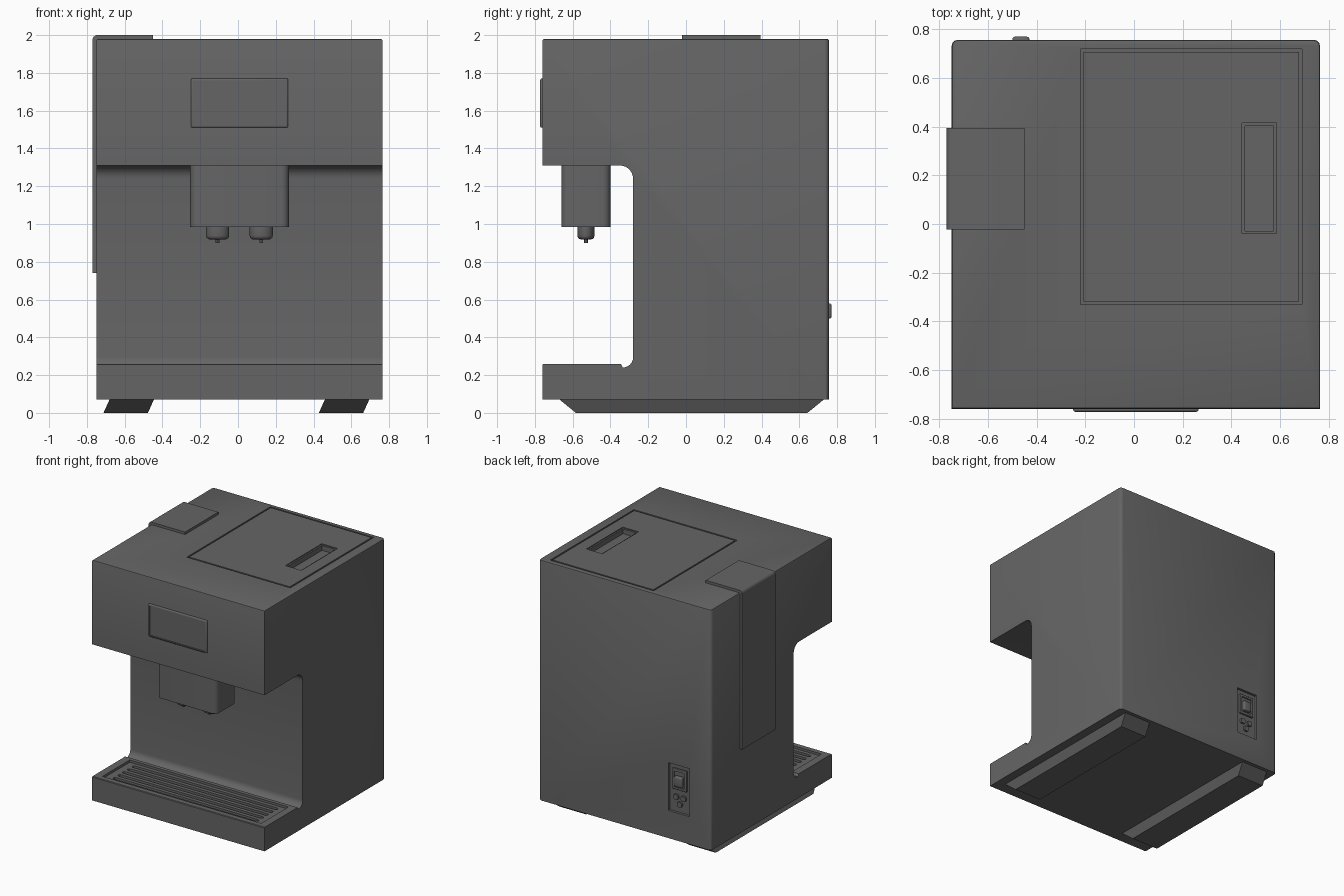
import bpy, bmesh
from math import radians, cos, sin

if "Cube" in bpy.data.objects:
    bpy.data.objects.remove(bpy.data.objects["Cube"])

dark = bpy.data.materials.new("dark_grey")
dark.diffuse_color = (0.13, 0.13, 0.13, 1)
dark.use_nodes = True
dark.node_tree.nodes["Principled BSDF"].inputs["Base Color"].default_value = dark.diffuse_color


def finish(name, bm):
    bmesh.ops.recalc_face_normals(bm, faces=bm.faces[:])
    me = bpy.data.meshes.new(name)
    bm.to_mesh(me)
    bm.free()
    ob = bpy.data.objects.new(name, me)
    bpy.context.collection.objects.link(ob)
    me.materials.append(dark)
    return ob


def bevel(bm, test, width, seg=3):
    edges = [e for e in bm.edges if test(e)]
    bmesh.ops.bevel(bm, geom=edges, offset=width, segments=seg, profile=0.5,
                    affect='EDGES', clamp_overlap=True)


def box(name, x, y, z, width=0, axis=None, seg=3, taper=None):
    """Box from ranges; bevels all edges or those along one axis; taper insets the bottom."""
    bm = bmesh.new()
    bmesh.ops.create_cube(bm, size=1)
    for v in bm.verts:
        low = v.co.z < 0
        v.co = [r[0] if c < 0 else r[1] for r, c in zip((x, y, z), v.co)]
        if taper and low:
            v.co.x += taper[0] if v.co.x == min(x, key=lambda a: abs(a - v.co.x)) and abs(v.co.x - x[0]) < 1e-5 else -taper[0]
            v.co.y += taper[1] if abs(v.co.y - y[0]) < 1e-5 else -taper[1]
    if width:
        def along(e):
            d = e.verts[0].co - e.verts[1].co
            return axis is None or abs(d[axis]) > 0.99 * d.length
        bevel(bm, along, width, seg)
    return finish(name, bm)


def prism(points, place, lo, hi):
    bm = bmesh.new()
    a = [bm.verts.new(place(p, q, lo)) for p, q in points]
    b = [bm.verts.new(place(p, q, hi)) for p, q in points]
    bm.faces.new(a)
    bm.faces.new(b[::-1])
    for i in range(len(a)):
        j = (i + 1) % len(a)
        bm.faces.new((a[i], a[j], b[j], b[i]))
    bmesh.ops.recalc_face_normals(bm, faces=bm.faces[:])
    return bm


def arc(cx, cy, r, a0, a1, n=6):
    angles = [radians(a0 + (a1 - a0) * i / n) for i in range(n + 1)]
    return [(cx + r * cos(a), cy + r * sin(a)) for a in angles]


def cut(ob, *cutters):
    for c in cutters:
        m = ob.modifiers.new("cut", 'BOOLEAN')
        m.operation, m.solver, m.object = 'DIFFERENCE', 'EXACT', c
        bpy.context.view_layer.objects.active = ob
        bpy.ops.object.modifier_apply(modifier=m.name)
        bpy.data.objects.remove(c)


def cylinder(name, x, y, z, r, sy=1.0, width=0, axis='Z', sides=24):
    bm = bmesh.new()
    bmesh.ops.create_cone(bm, cap_ends=True, segments=sides, radius1=r, radius2=r, depth=z[1] - z[0])
    for v in bm.verts:
        c = v.co
        v.co = (c.x + x, c.y * sy + y, c.z + sum(z) / 2)
    if width:
        bevel(bm, lambda e: all(v.co.z < z[0] + 1e-5 for v in e.verts), width)
    return finish(name, bm)


# C-shaped housing
profile = [(-0.76, 0.07), (0.757, 0.07), (0.757, 1.98), (-0.76, 1.98), (-0.76, 1.31)]
profile += arc(-0.35, 1.24, 0.07, 90, 0) + arc(-0.335, 0.295, 0.055, 0, -90)
profile += [(-0.345, 0.26), (-0.755, 0.26), (-0.76, 0.255)]
bm = prism(profile, lambda y, z, x: (x, y, z), -0.75, 0.765)
bevel(bm, lambda e: all(v.co.y > 0.75 for v in e.verts)
      and abs(e.verts[0].co.z - e.verts[1].co.z) > 1, 0.025)
bevel(bm, lambda e: all(v.co.z > 1.979 for v in e.verts), 0.01, 2)
housing = finish("housing", bm)

# openings: drip tray, lid seat, power inlet
cut(housing,
    box("tray_cut", (-0.69, 0.705), (-0.715, -0.375), (0.17, 0.4)),
    box("lid_cut", (-0.22, 0.69), (-0.33, 0.72), (1.93, 2.1)),
    box("inlet_cut", (-0.56, -0.375), (0.737, 0.9), (0.29, 0.67)))

# slotted drip grille
grille = box("drip_grille", (-0.685, 0.70), (-0.71, -0.38), (0.22, 0.245))
cut(grille, *[box("slot", (-0.63, 0.645), (y - 0.015, y + 0.015), (0.1, 0.4), 0.0145, 2)
              for y in (-0.665, -0.605, -0.545, -0.485, -0.425)])

# top lid with finger pocket
lid = box("top_lid", (-0.208, 0.678), (-0.318, 0.708), (1.93, 1.98))
cut(lid, box("rim_cut", (0.445, 0.585), (-0.04, 0.415), (1.973, 2.1)),
    box("pocket_cut", (0.457, 0.573), (-0.028, 0.403), (1.935, 2.1)))

# display panel
display = box("display", (-0.25, 0.265), (-0.772, -0.75), (1.51, 1.77), 0.008)
cut(display, box("screen_cut", (-0.237, 0.252), (-0.9, -0.766), (1.523, 1.757)))

# spout block and two nozzles
spout = box("spout", (-0.253, 0.27), (-0.66, -0.40), (0.985, 1.32), 0.04, 2, 5)
for side, x in (("left", -0.108), ("right", 0.123)):
    cylinder(side + "_nozzle", x, -0.53, (0.918, 0.99), 0.061, 0.74, 0.02)
    cylinder(side + "_nozzle_tip", x, -0.53, (0.90, 0.925), 0.01, sides=12)

# cover wrapping the top left edge
wrap = [(-0.77, 0.74)] + arc(-0.745, 1.975, 0.025, 180, 90)
wrap += [(-0.45, 2.0), (-0.45, 1.975), (-0.745, 1.975), (-0.745, 0.74)]
bm = prism(wrap, lambda x, z, y: (x, y, z), -0.022, 0.395)
finish("side_cover", bm)

# power switch and socket on the back
frame = box("switch_frame", (-0.53, -0.405), (0.735, 0.752), (0.47, 0.635), 0.004)
cut(frame, box("frame_cut", (-0.51, -0.42), (0.742, 0.9), (0.49, 0.615)))
box("rocker_switch", (-0.5, -0.43), (0.735, 0.77), (0.50, 0.58), 0.01)
for i, (x, z) in enumerate(((-0.5, 0.41), (-0.435, 0.41), (-0.4675, 0.355))):
    box(f"socket_pin_{i + 1}", (x - 0.02, x + 0.02), (0.735, 0.752), (z - 0.02, z + 0.02), 0.012, 1)

# foot rails
for side, x in (("left", -0.68), ("right", 0.46)):
    box(side + "_foot_rail", (x, x + 0.235), (-0.67, 0.73), (0, 0.071), taper=(0.032, 0.087))

# smooth rounded surfaces, keep edges sharp
for ob in bpy.context.collection.objects:
    ob.select_set(True)
    bpy.context.view_layer.objects.active = ob
bpy.ops.object.shade_smooth_by_angle(angle=radians(30))
